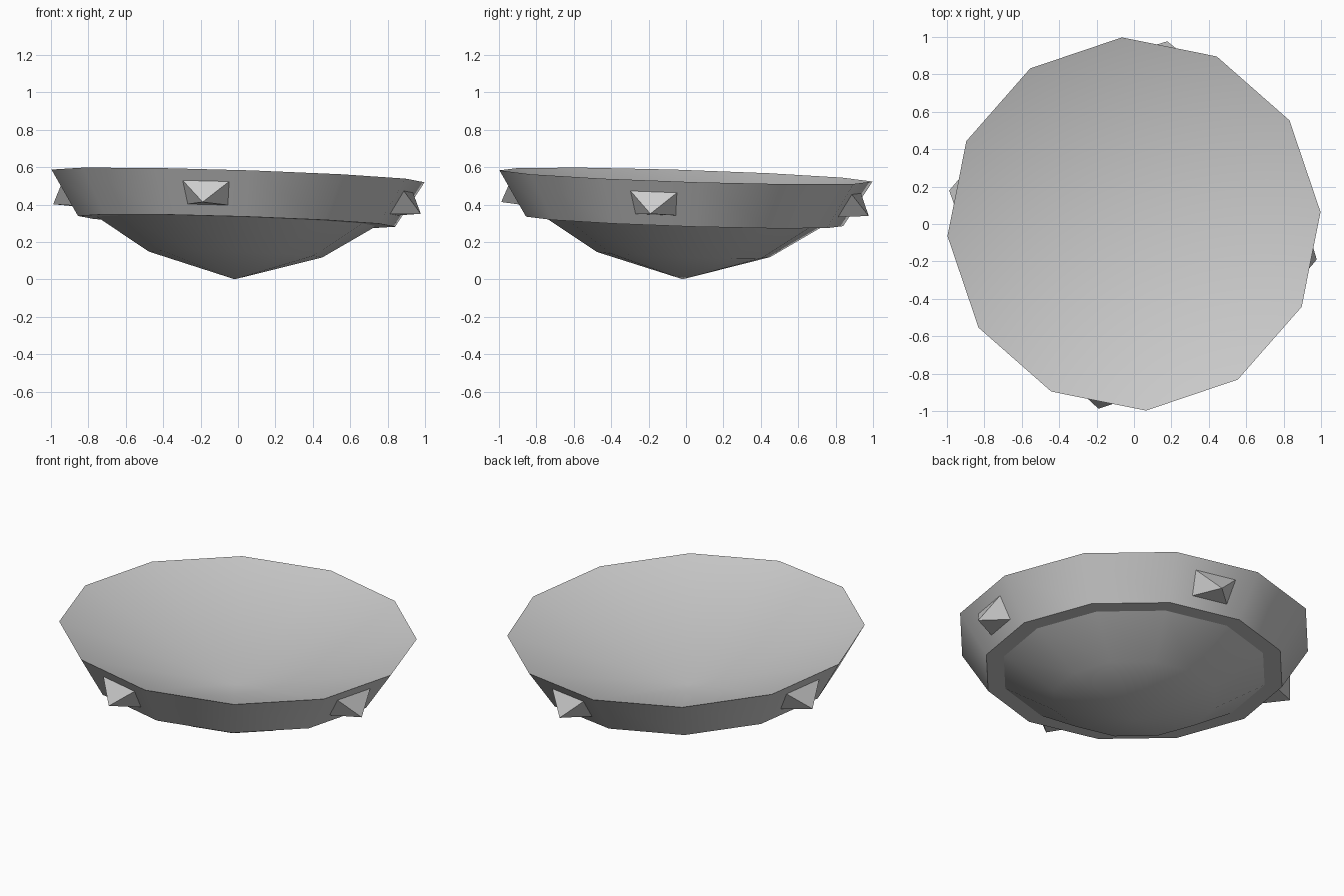
import bpy, bmesh, math
from mathutils import Vector, Matrix

if "Cube" in bpy.data.objects:
    bpy.data.objects.remove(bpy.data.objects["Cube"])

SIDES = 12
TURN = math.radians(3.7)

grey = bpy.data.materials.new("grey")
grey.diffuse_color = (0.6, 0.6, 0.6, 1)
grey.use_nodes = True
grey.node_tree.nodes["Principled BSDF"].inputs["Base Color"].default_value = grey.diffuse_color

# The whole dish leans slightly, pivoting about the centre of its rim
pivot = Vector((0, 0, 0.553))
lean = Vector((0, 0, 1)).rotation_difference(Vector((0.032, 0.032, 1))).to_matrix().to_4x4()
TILT = Matrix.Translation(pivot) @ lean @ Matrix.Translation(-pivot)


def make_object(name, bm):
    bmesh.ops.recalc_face_normals(bm, faces=bm.faces[:])
    bm.transform(TILT)
    mesh = bpy.data.meshes.new(name)
    bm.to_mesh(mesh)
    bm.free()
    mesh.materials.append(grey)
    obj = bpy.data.objects.new(name, mesh)
    bpy.context.collection.objects.link(obj)
    return obj


# Dish: hollow top, flared band, flat underside lip and shallow bowl
bm = bmesh.new()
rings = []
for radius, z in [(1.0, 0.553), (0.85, 0.31), (0.75, 0.31), (0.465, 0.1325)]:
    rings.append([bm.verts.new((radius * math.cos(TURN + i * math.tau / SIDES),
                                radius * math.sin(TURN + i * math.tau / SIDES), z))
                  for i in range(SIDES)])
top_centre = bm.verts.new((0, 0, 0.22))
bottom_tip = bm.verts.new((0, 0, 0))
for i in range(SIDES):
    j = (i + 1) % SIDES
    for a, b in zip(rings, rings[1:]):
        bm.faces.new((a[i], a[j], b[j], b[i]))
    bm.faces.new((top_centre, rings[0][i], rings[0][j]))
    bm.faces.new((bottom_tip, rings[-1][j], rings[-1][i]))
dish = make_object("dish", bm)
bpy.context.view_layer.objects.active = dish
dish.select_set(True)
bpy.ops.object.shade_smooth_by_angle(angle=math.radians(29))
dish.select_set(False)

# Spikes: a four-sided pyramid on every third face of the band
for k, side in enumerate(["right", "back", "left", "front"]):
    angle = TURN - math.pi / SIDES + k * math.pi / 2
    out = Vector((math.cos(angle), math.sin(angle), 0))
    along = Vector((-math.sin(angle), math.cos(angle), 0))

    def point(r, t, z):
        return out * r + along * (t + 0.012) + Vector((0, 0, z))

    bm = bmesh.new()
    base = [bm.verts.new(point(*p)) for p in
            [(0.929, -0.127, 0.492), (0.929, 0.127, 0.492),
             (0.855, 0.110, 0.368), (0.855, -0.110, 0.368)]]
    tip = bm.verts.new(point(1.0, 0, 0.376))
    bm.faces.new(base)
    for i in range(4):
        bm.faces.new((base[i], base[(i + 1) % 4], tip))
    make_object(side + "_spike", bm)
